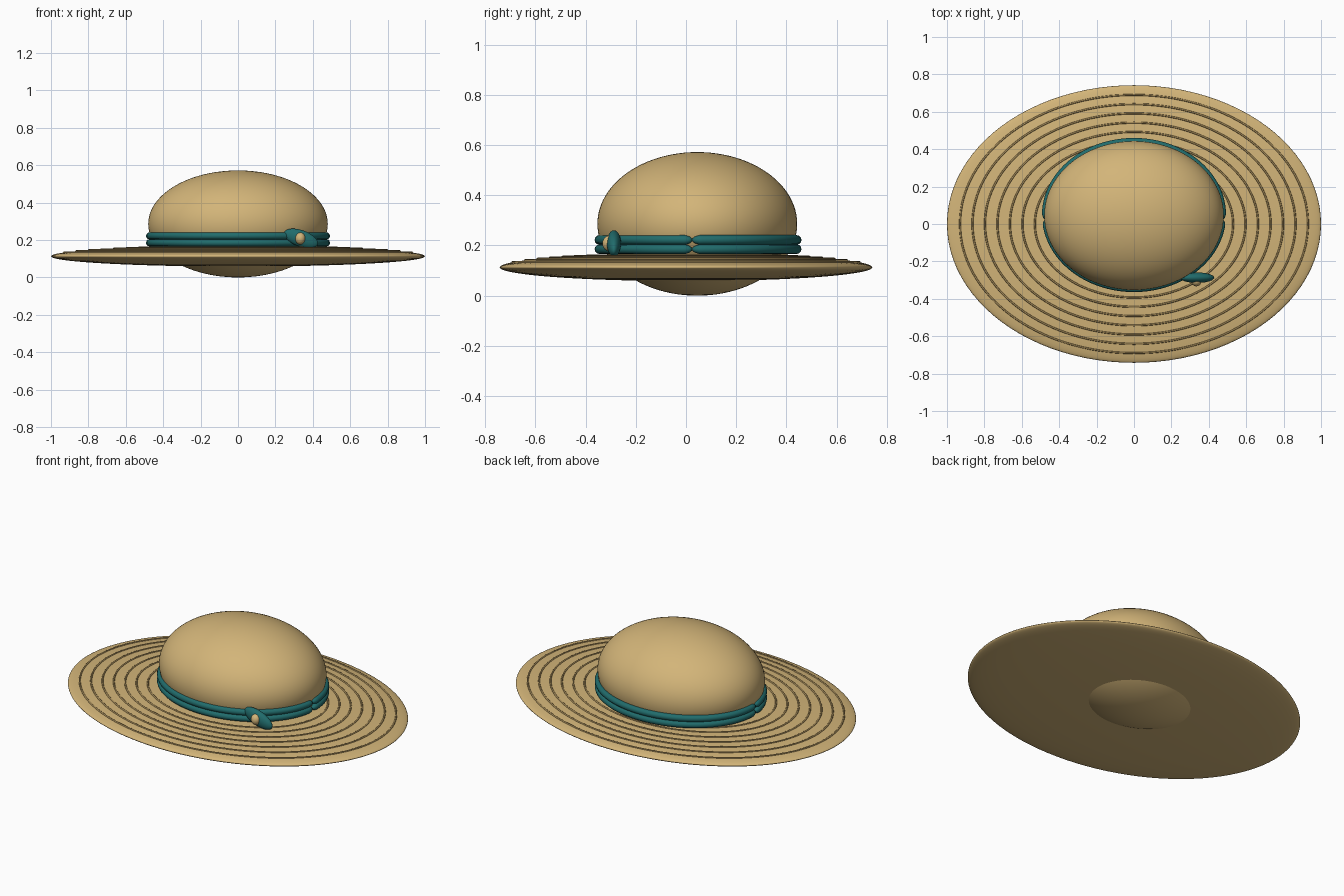
import bpy, bmesh
from math import sin, cos, pi, sqrt, radians
from mathutils import Vector

if "Cube" in bpy.data.objects:
    bpy.data.objects.remove(bpy.data.objects["Cube"])


def material(name, rgb):
    m = bpy.data.materials.new(name)
    m.use_nodes = True
    m.diffuse_color = (*rgb, 1)
    m.node_tree.nodes["Principled BSDF"].inputs["Base Color"].default_value = (*rgb, 1)
    return m


straw = material("straw", (0.65, 0.46, 0.19))
weave = material("darker straw", (0.38, 0.26, 0.10))
teal = material("teal ribbon", (0.015, 0.15, 0.15))


def add_object(name, bm, mat):
    mesh = bpy.data.meshes.new(name)
    bmesh.ops.recalc_face_normals(bm, faces=bm.faces)
    for f in bm.faces:
        f.smooth = True
    bm.to_mesh(mesh)
    bm.free()
    mesh.materials.append(mat)
    ob = bpy.data.objects.new(name, mesh)
    bpy.context.collection.objects.link(ob)
    return ob


def ellipsoid(name, centre, radii, mat, tilt=0):
    bm = bmesh.new()
    bmesh.ops.create_uvsphere(bm, u_segments=96, v_segments=48, radius=1)
    bmesh.ops.scale(bm, vec=radii, verts=bm.verts)
    ob = add_object(name, bm, mat)
    ob.location = centre
    ob.rotation_euler.y = tilt


def tube(name, centre, rx, ry, thick, mat, start=0, sweep=2 * pi, pinch=None, steps=128, sides=12):
    """Round tube along an ellipse; an arc with pinched ends when pinch is set."""
    bm = bmesh.new()
    loops = []
    closed = pinch is None
    for i in range(steps if closed else steps + 1):
        a = start + sweep * i / steps
        point = Vector((rx * cos(a), ry * sin(a), 0)) + Vector(centre)
        out = Vector((cos(a) / rx, sin(a) / ry, 0)).normalized()
        end = min(i, steps - i) / 3
        r = thick if closed or end >= 1 else thick * (pinch + (1 - pinch) * sqrt(end))
        loops.append([bm.verts.new(point + out * r * cos(t) + Vector((0, 0, r * sin(t))))
                      for t in (2 * pi * k / sides for k in range(sides))])
    pairs = list(zip(loops, loops[1:]))
    if closed:
        pairs.append((loops[-1], loops[0]))
    else:
        bm.faces.new(loops[0])
        bm.faces.new(loops[-1])
    for a, b in pairs:
        for k in range(sides):
            n = (k + 1) % sides
            bm.faces.new((a[k], a[n], b[n], b[k]))
    add_object(name, bm, mat)


# Crown and wide oval brim
ellipsoid("crown", (0, 0.045, 0.286), (0.48, 0.398, 0.286), straw)
BRIM_Z, BRIM_T, BRIM_Y = 0.113, 0.055, 0.742
ellipsoid("brim", (0, 0, BRIM_Z), (1, BRIM_Y, BRIM_T), straw)

# Woven rings lying on top of the brim
for i in range(7):
    s = 0.53 + 0.0667 * i
    z = BRIM_Z + BRIM_T * sqrt(1 - s * s)
    tube("brim_ring", (0, 0, z), s, s * BRIM_Y, 0.005, weave, sides=8)

# Ribbon: two stacked cords, each of a back and a front half
SEAM = 0.06
for z in (0.222, 0.185):
    for name, start, sweep in (("ribbon_back", -SEAM, pi + 2 * SEAM),
                               ("ribbon_front", pi + SEAM, pi - 2 * SEAM)):
        tube(name, (0, 0.048, z), 0.473, 0.393, 0.019, teal, start, sweep, 0.25)

# Tilted knot with a straw bead
ellipsoid("ribbon_knot", (0.337, -0.287, 0.208), (0.095, 0.028, 0.044), teal, radians(20))
ellipsoid("knot_bead", (0.333, -0.303, 0.208), (0.028, 0.030, 0.032), straw)
